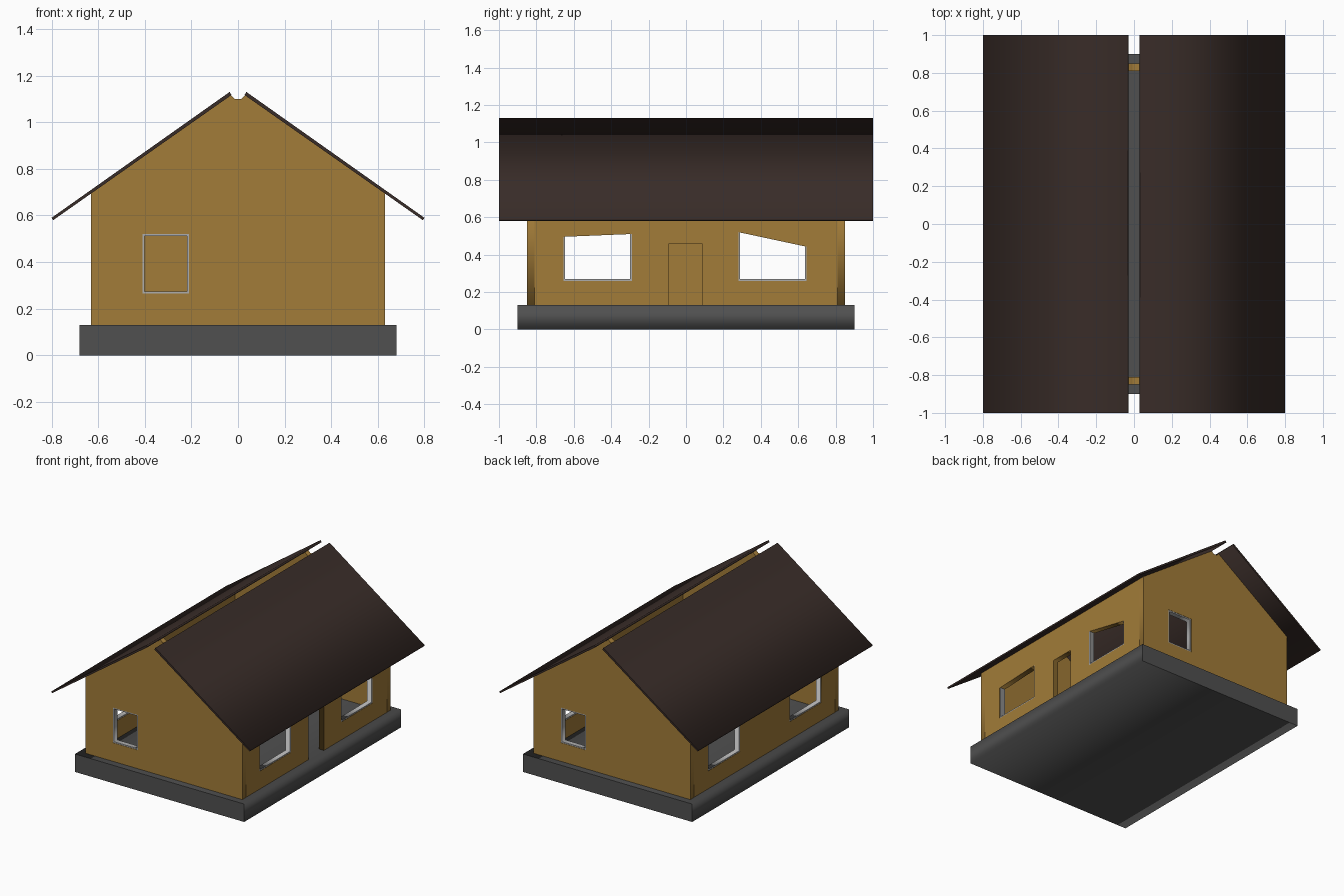
import bpy
from math import pi

if "Cube" in bpy.data.objects:
    bpy.data.objects.remove(bpy.data.objects["Cube"])


def material(name, rgb):
    m = bpy.data.materials.new(name)
    m.diffuse_color = (*rgb, 1)
    m.use_nodes = True
    m.node_tree.nodes["Principled BSDF"].inputs["Base Color"].default_value = m.diffuse_color
    return m


WALL = material("ochre_wall", (0.36, 0.20, 0.04))
ROOF = material("dark_roof", (0.04, 0.025, 0.021))
BASE = material("dark_grey_base", (0.08, 0.08, 0.08))
FRAME = material("pale_frame", (0.42, 0.42, 0.42))

FRONT = (pi / 2, 0, 0)        # profile drawn in x, z
SIDE = (pi / 2, 0, pi / 2)    # profile drawn in y, z


def slab(name, loops, depth, loc, rot, mat):
    """Extrude an outline (first loop) with holes (other loops)."""
    cu = bpy.data.curves.new(name, 'CURVE')
    cu.dimensions = '2D'
    cu.fill_mode = 'BOTH'
    cu.extrude = depth / 2
    for pts in loops:
        s = cu.splines.new('POLY')
        s.points.add(len(pts) - 1)
        for p, (u, v) in zip(s.points, pts):
            p.co = (u, v, 0, 1)
        s.use_cyclic_u = True
    ob = bpy.data.objects.new(name, cu)
    bpy.context.collection.objects.link(ob)
    ob.location, ob.rotation_euler = loc, rot
    bpy.ops.object.select_all(action='DESELECT')
    ob.select_set(True)
    bpy.context.view_layer.objects.active = ob
    bpy.ops.object.convert(target='MESH')
    ob = bpy.context.view_layer.objects.active
    ob.data.materials.clear()
    ob.data.materials.append(mat)
    return ob


def rect(u0, u1, v0, v1):
    return [(u0, v0), (u1, v0), (u1, v1), (u0, v1)]


def window_frame(name, u0, u1, v0, v1, loc, rot):
    t = 0.009
    slab(name, [rect(u0, u1, v0, v1), rect(u0 + t, u1 - t, v0 + t, v1 - t)],
         0.036, loc, rot, FRAME)


# Foundation
slab("foundation", [rect(-0.68, 0.68, 0, 0.13)], 1.8, (0, 0, 0), FRONT, BASE)

# Gable walls, each with one window
gable = [(-0.63, 0.13), (0.63, 0.13), (0.63, 0.70), (0.03, 1.117), (0.014, 1.10),
         (-0.014, 1.10), (-0.03, 1.117), (-0.63, 0.70)]
for label, y, u0 in (("front", -0.83, -0.41), ("back", 0.83, 0.21)):
    u1 = u0 + 0.20
    slab(label + "_wall", [gable, rect(u0, u1, 0.265, 0.52)],
         0.04, (0, y, 0), FRONT, WALL)
    window_frame(label + "_window_frame", u0, u1, 0.265, 0.52, (0, y, 0), FRONT)

# Left wall: two windows
windows = [(-0.655, -0.29), (0.28, 0.645)]
slab("left_wall", [rect(-0.81, 0.81, 0.13, 0.70)] +
     [rect(a, b, 0.26, 0.52) for a, b in windows], 0.04, (-0.61, 0, 0), SIDE, WALL)
for i, (a, b) in enumerate(windows):
    slab(f"left_window_frame_{i}", [
        [(a, 0.52), (a, 0.26), (b, 0.26), (b, 0.52), (b - 0.009, 0.52),
         (b - 0.009, 0.269), (a + 0.009, 0.269), (a + 0.009, 0.52)]],
        0.036, (-0.61, 0, 0), SIDE, FRAME)

# Right wall: doorway cut into the outline, two windows with slanted heads
door_outline = [(-0.81, 0.13), (-0.09, 0.13), (-0.09, 0.46), (0.085, 0.46),
                (0.085, 0.13), (0.81, 0.13), (0.81, 0.70), (-0.81, 0.70)]
heads = [(0.495, 0.51), (0.52, 0.442)]
holes = [[(a, 0.26), (b, 0.26), (b, hb), (a, ha)]
         for (a, b), (ha, hb) in zip(windows, heads)]
slab("right_wall", [door_outline] + holes, 0.04, (0.61, 0, 0), SIDE, WALL)
for i, ((a, b), (ha, hb)) in enumerate(zip(windows, heads)):
    slab(f"right_window_frame_{i}", [
        [(a, ha), (a, 0.26), (b, 0.26), (b, hb), (b - 0.009, hb),
         (b - 0.009, 0.269), (a + 0.009, 0.269), (a + 0.009, ha)]],
        0.036, (0.61, 0, 0), SIDE, FRAME)

# Two roof panels with an open ridge
for label, s in (("left", -1), ("right", 1)):
    profile = [(0.028, 1.117), (0.036, 1.13), (0.80, 0.59), (0.793, 0.58)]
    slab(label + "_roof", [[(s * x, z) for x, z in profile]],
         2.0, (0, 0, 0), FRONT, ROOF)
